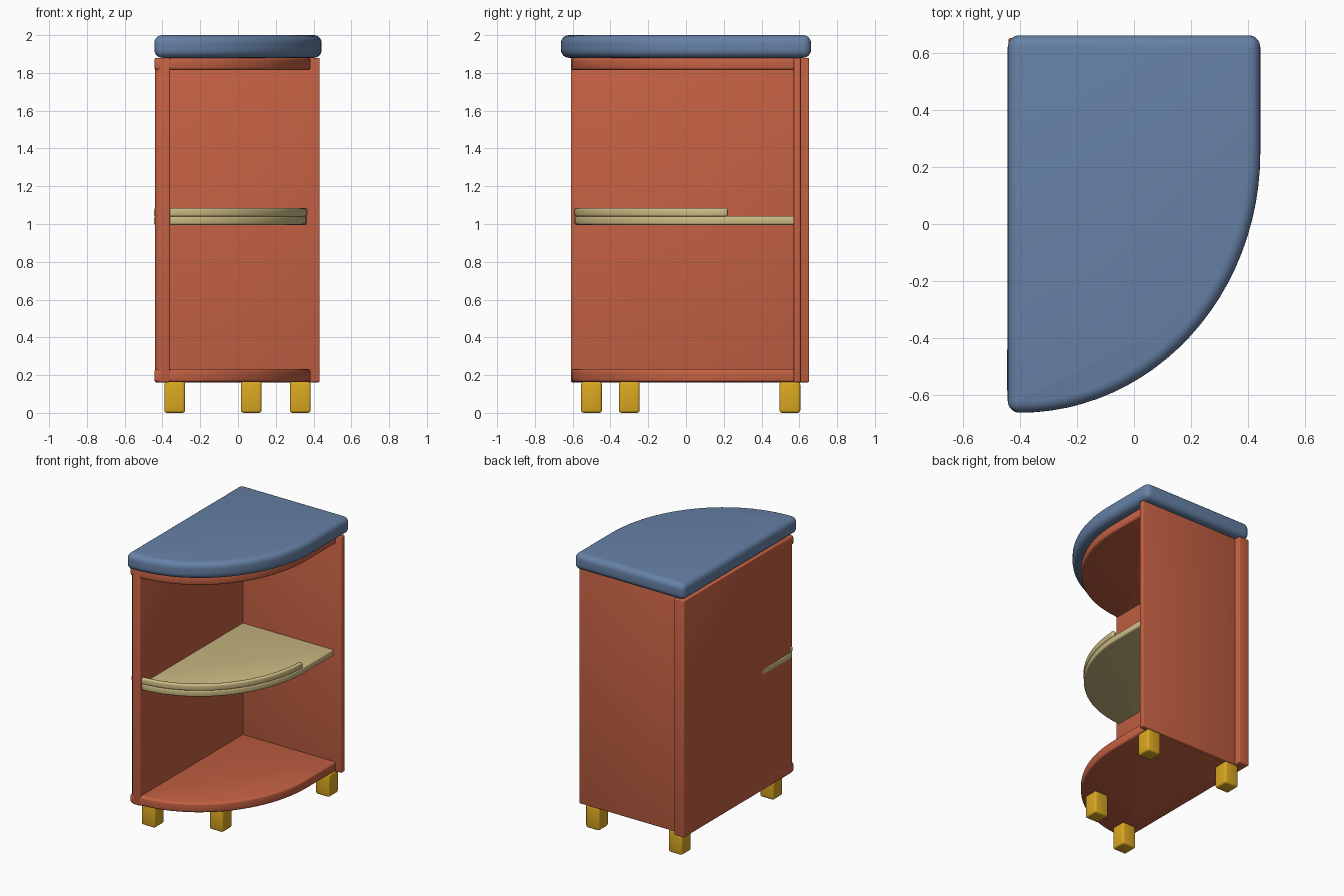
import bpy, bmesh, math

if "Cube" in bpy.data.objects:
    bpy.data.objects.remove(bpy.data.objects["Cube"])


def material(name, rgb):
    m = bpy.data.materials.new(name)
    m.diffuse_color = (*rgb, 1)
    m.use_nodes = True
    m.node_tree.nodes["Principled BSDF"].inputs["Base Color"].default_value = m.diffuse_color
    return m


RED = material("terracotta red", (0.56, 0.120, 0.056))
BLUE = material("slate blue", (0.133, 0.220, 0.380))
TAN = material("pale tan", (0.62, 0.51, 0.235))
GOLD = material("gold", (0.70, 0.39, 0.015))

CX, CY = -0.40, 0.25  # centre of the rounded front


def arc(a, b, start, end, n=24, cx=CX, cy=CY):
    """Points on an ellipse; 0 degrees points to +x, -90 to -y."""
    pts = []
    for i in range(n + 1):
        t = math.radians(start + (end - start) * i / n)
        pts.append((cx + a * math.cos(t), cy + b * math.sin(t)))
    return pts


def prism(name, outline, z0, z1, mat, bevel=0.0, segments=3):
    """Extrude an outline upward, round its sharp edges and shade smooth."""
    bm = bmesh.new()
    face = bm.faces.new([bm.verts.new((x, y, z0)) for x, y in outline])
    up = bmesh.ops.extrude_face_region(bm, geom=[face])["geom"]
    bmesh.ops.translate(bm, vec=(0, 0, z1 - z0),
                        verts=[v for v in up if isinstance(v, bmesh.types.BMVert)])
    bmesh.ops.recalc_face_normals(bm, faces=bm.faces)
    for f in bm.faces:
        f.smooth = True
    me = bpy.data.meshes.new(name)
    bm.to_mesh(me)
    bm.free()
    me.materials.append(mat)
    ob = bpy.data.objects.new(name, me)
    bpy.context.collection.objects.link(ob)
    mod = ob.modifiers.new("round", "BEVEL")
    mod.width, mod.segments = bevel, segments
    mod.limit_method, mod.angle_limit = "ANGLE", math.radians(30)
    return ob


def box(name, x0, x1, y0, y1, z0, z1, mat, bevel):
    return prism(name, [(x0, y0), (x1, y0), (x1, y1), (x0, y1)], z0, z1, mat, bevel)


def board(name, a, b, left, back, z0, z1, mat, bevel, segments=3, extra=()):
    """Flat board with a straight left and back side and a rounded front."""
    outline = [(left, back), (CX + a, back)] + arc(a, b, 0, -90)
    outline += list(extra) or [(left, CY - b)]
    return prism(name, outline, z0, z1, mat, bevel, segments)


# worktop with a full rounded edge
board("worktop", 0.843, 0.912, -0.443, 0.662, 1.88, 2.0, BLUE, 0.053, 6)

# side panel with a rounded outer front edge, reaching past the back panel
side = [(-0.36, 0.652), (-0.44, 0.652)]
side += arc(0.035, 0.035, 180, 270, 6, -0.405, -0.575) + [(-0.36, -0.61)]
prism("side_panel", side, 0.162, 1.88, RED, 0.006)
box("back_panel", -0.37, 0.432, 0.57, 0.608, 0.162, 1.88, RED, 0.006)

# top and bottom boards, their front corners just poke through the side panel
for name, z0, z1 in (("upper_board", 1.815, 1.879), ("lower_board", 0.163, 0.232)):
    board(name, 0.785, 0.86, -0.43, 0.59, z0, z1, RED, 0.014,
          extra=[(-0.443, -0.609), (-0.443, -0.57)])
board("shelf", 0.766, 0.841, -0.42, 0.59, 0.996, 1.042, TAN, 0.010,
      extra=[(-0.446, -0.589), (-0.446, -0.50)])

# low guard rail following the shelf front
rail = arc(0.768, 0.843, -2, -93.4) + arc(0.738, 0.813, -93.4, -2)
prism("shelf_rail", rail, 1.040, 1.084, TAN, 0.010)

# legs
for name, x, y in (("front_left_leg", -0.335, -0.50), ("front_right_leg", 0.07, -0.30),
                   ("back_left_leg", -0.335, 0.55), ("back_right_leg", 0.33, 0.55)):
    box(name, x - 0.055, x + 0.055, y - 0.055, y + 0.055, 0.0, 0.165, GOLD, 0.014)
